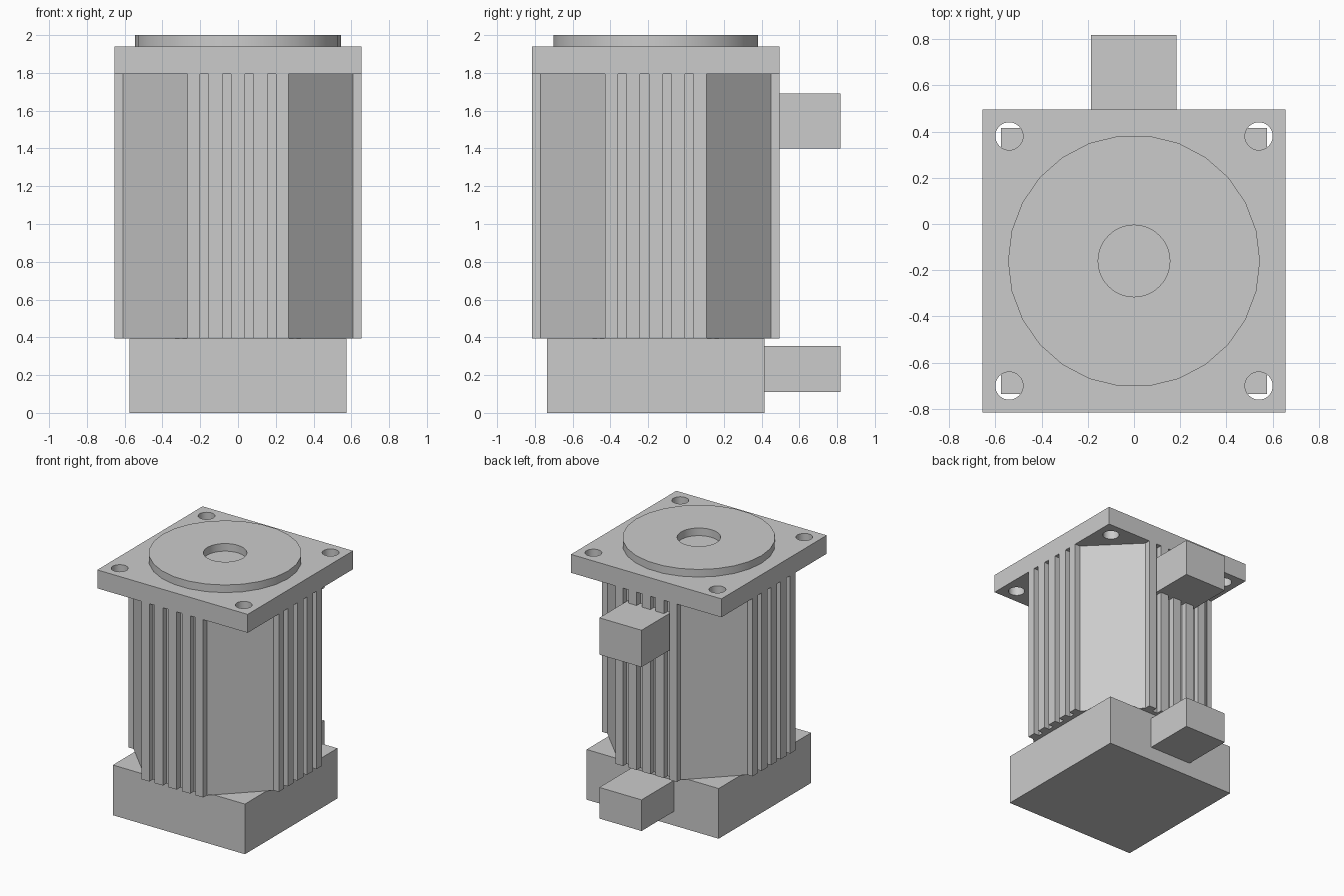
import bpy, bmesh
from math import sin, cos, pi, radians

if "Cube" in bpy.data.objects:
    bpy.data.objects.remove(bpy.data.objects["Cube"])

CY = -0.16  # motor axis sits forward of the connectors


def circle(x, y, r, n):
    return [(x + r * cos(2 * pi * i / n), y + r * sin(2 * pi * i / n)) for i in range(n)]


def rect(x0, x1, y0, y1):
    return [(x0, y0), (x1, y0), (x1, y1), (x0, y1)]


def prism(name, loops, z0, z1, smooth=False):
    """Extrude an outline (first loop) with optional holes (other loops)."""
    bm = bmesh.new()
    edges = []
    for pts in loops:
        vs = [bm.verts.new((x, y, z0)) for x, y in pts]
        edges += [bm.edges.new((vs[i - 1], vs[i])) for i in range(len(vs))]
    bmesh.ops.triangle_fill(bm, use_beauty=True, use_dissolve=False, edges=edges)
    ext = bmesh.ops.extrude_face_region(bm, geom=bm.faces[:])
    top = [g for g in ext["geom"] if isinstance(g, bmesh.types.BMVert)]
    bmesh.ops.translate(bm, verts=top, vec=(0, 0, z1 - z0))
    bmesh.ops.recalc_face_normals(bm, faces=bm.faces[:])
    bmesh.ops.dissolve_limit(bm, angle_limit=radians(1), verts=bm.verts[:], edges=bm.edges[:])
    me = bpy.data.meshes.new(name)
    bm.to_mesh(me)
    bm.free()
    ob = bpy.data.objects.new(name, me)
    bpy.context.collection.objects.link(ob)
    if smooth:
        bpy.ops.object.select_all(action='DESELECT')
        ob.select_set(True)
        bpy.context.view_layer.objects.active = ob
        bpy.ops.object.shade_smooth_by_angle(angle=radians(30))
    return ob


# Rear housing
prism("rear_housing", [rect(-0.575, 0.575, CY - 0.575, CY + 0.575)], 0, 0.395)

# Finned body: one grooved side, turned four times, chamfers join the sides
OUT, IN, HALF = 0.655, 0.61, 0.268
side = [(-HALF, -IN), (-HALF, -OUT)]
for gx in (-0.178, -0.06, 0.06, 0.178):
    a, b = gx - 0.023, gx + 0.023
    side += [(a, -OUT), (a, -IN), (b, -IN), (b, -OUT)]
side += [(HALF, -OUT), (HALF, -IN)]
profile = []
for c, s in ((1, 0), (0, 1), (-1, 0), (0, -1)):
    profile += [(x * c - y * s, x * s + y * c + CY) for x, y in side]
prism("finned_body", [profile], 0.395, 1.795)

# Mounting flange with four bolt holes
holes = [circle(sx * 0.54, CY + sy * 0.54, 0.06, 32) for sx in (-1, 1) for sy in (-1, 1)]
prism("mounting_flange", [rect(-OUT, OUT, CY - OUT, CY + OUT)] + holes, 1.795, 1.94, True)

# Pilot ring around the shaft opening
prism("pilot_ring", [circle(0, CY, 0.545, 26), circle(0, CY, 0.155, 48)], 1.94, 2.0, True)

# Cable connectors on the back
prism("power_connector", [rect(-0.185, 0.183, CY + IN, 0.817)], 1.40, 1.69)
prism("encoder_connector", [rect(-0.185, 0.183, CY + 0.575, 0.817)], 0.11, 0.355)
